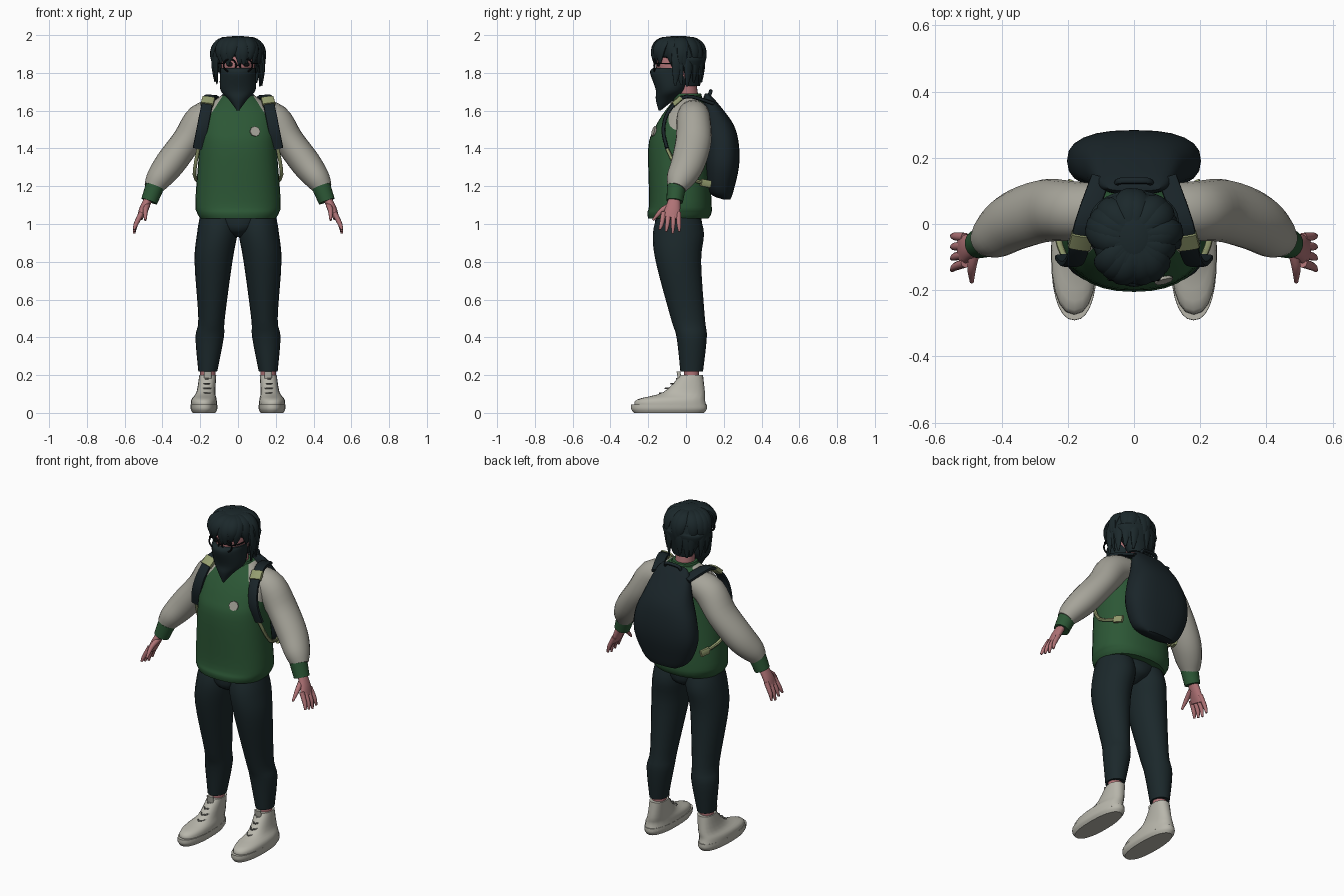
import bpy, bmesh, math, random
from mathutils import Vector

random.seed(4)
if "Cube" in bpy.data.objects:
    bpy.data.objects.remove(bpy.data.objects["Cube"])

X, Y, Z = Vector((1, 0, 0)), Vector((0, 1, 0)), Vector((0, 0, 1))


def material(name, *rgb):
    mat = bpy.data.materials.new(name)
    mat.use_nodes = True
    mat.diffuse_color = (*rgb, 1)
    shader = mat.node_tree.nodes["Principled BSDF"]
    shader.inputs["Base Color"].default_value = (*rgb, 1)
    shader.inputs["Roughness"].default_value = .8
    return mat


GREEN = material("forest green", .025, .095, .036)
GREY = material("warm light grey", .38, .37, .32)
SHOE = material("off white", .48, .47, .41)
LACE = material("mid grey", .2, .2, .18)
SKIN = material("rosy skin", .43, .17, .18)
CLOTH = material("dark teal", .011, .021, .024)
BAG = material("dark slate", .01, .018, .022)
KHAKI = material("khaki", .3, .34, .16)
BLACK = material("near black", .004, .005, .006)


def finish(obj, name, mat, mirror=False):
    """Name, colour and smooth a part, and repeat it on the other side if asked."""
    obj.name = name
    obj.data.materials.append(mat)
    if mirror:
        obj.modifiers.new("mirror", "MIRROR")
    bpy.ops.object.select_all(action="DESELECT")
    obj.select_set(True)
    bpy.context.view_layer.objects.active = obj
    bpy.ops.object.shade_smooth_by_angle(angle=math.radians(45))
    return obj


def smooth_rows(rows, steps):
    """Catmull-Rom interpolation through cross-section rows."""
    result = []
    for i in range(len(rows) - 1):
        before, start, end = rows[max(i - 1, 0)], rows[i], rows[i + 1]
        after = rows[min(i + 2, len(rows) - 1)]
        for k in range(steps):
            t = k / steps
            result.append([
                b + t / 2 * (c - a + t * (2 * a - 5 * b + 4 * c - d + t * (3 * (b - c) + d - a)))
                for a, b, c, d in zip(before, start, end, after)])
    return result + [list(rows[-1])]


def sweep(name, mat, path, sizes, mirror=False, sides=20, power=2, across=None, steps=4):
    """Skin superellipse rings along a path: level rings, or tilted ones whose depth follows `across`."""
    if not isinstance(sizes, list):
        sizes = [sizes] * len(path)
    pairs = [size if isinstance(size, tuple) else (size, size) for size in sizes]
    rows = smooth_rows([(*point, *pair) for point, pair in zip(path, pairs)], steps)
    bm = bmesh.new()
    rings = []
    for i, (x, y, z, width, depth) in enumerate(rows):
        u, v = X, Y
        if across:
            ahead, behind = rows[min(i + 1, len(rows) - 1)], rows[max(i - 1, 0)]
            tangent = (Vector(ahead[:3]) - Vector(behind[:3])).normalized()
            v = (across - tangent * across.dot(tangent)).normalized()
            u = v.cross(tangent)
        ring = []
        for k in range(sides):
            c, s = math.cos(math.tau * k / sides), math.sin(math.tau * k / sides)
            offset_u = math.copysign(abs(c) ** (2 / power), c) * width
            offset_v = math.copysign(abs(s) ** (2 / power), s) * depth
            ring.append(bm.verts.new(Vector((x, y, z)) + u * offset_u + v * offset_v))
        rings.append(ring)
    for low, high in zip(rings, rings[1:]):
        for k in range(sides):
            following = (k + 1) % sides
            bm.faces.new((low[k], low[following], high[following], high[k]))
    bm.faces.new(rings[0])
    bm.faces.new(rings[-1])
    bmesh.ops.recalc_face_normals(bm, faces=bm.faces)
    mesh = bpy.data.meshes.new(name)
    bm.to_mesh(mesh)
    bm.free()
    obj = bpy.data.objects.new(name, mesh)
    bpy.context.collection.objects.link(obj)
    return finish(obj, name, mat, mirror)


def column(name, mat, rows, **options):
    """Central upright part; rows are height, y, half width and half depth."""
    path = [(0, y, z) for z, y, width, depth in rows]
    return sweep(name, mat, path, [row[2:] for row in rows], **options)


def ball(name, mat, centre, radii, mirror=False):
    """Ellipsoid whose origin stays on the middle plane so that it can be mirrored."""
    bpy.ops.mesh.primitive_uv_sphere_add(segments=24, ring_count=16, radius=1)
    obj = bpy.context.object
    for vert in obj.data.vertices:
        vert.co = [c + r * p for c, r, p in zip(centre, radii, vert.co)]
    return finish(obj, name, mat, mirror)


# Trousers
sweep("trouser_leg", CLOTH,
      [(.1, -.04, 1.05), (.11, -.04, .95), (.13, -.04, .8), (.14, .01, .5), (.15, .03, .4), (.16, .03, .22)],
      [(.1, .11), (.107, .135), (.1, .12), (.07, .09), (.075, .08), (.05, .06)], mirror=True)
column("trouser_seat", CLOTH, [(.93, -.04, .02, .06), (.97, -.04, .1, .12), (1.05, -.04, .19, .12)])

# Ankles and shoes
sweep("ankle", SKIN, [(.16, .03, .18), (.16, .03, .24)], .04, mirror=True)
sweep("shoe_upper", SHOE, [(.18, -.08, .03), (.18, -.08, .07), (.17, -.01, .11), (.16, .03, .2)],
      [(.07, .19), (.067, .18), (.05, .11), (.045, .06)], mirror=True, power=2.3)
sweep("shoe_sole", SHOE, [(.18, -.09, 0), (.18, -.09, .02), (.18, -.09, .045)],
      [(.06, .185), (.07, .2), (.07, .2)], mirror=True, sides=28, power=2.3)
sweep("shoe_tongue", SHOE, [(.16, -.03, .16), (.16, -.04, .22)], (.02, .01), mirror=True, power=3)
for i in range(4):
    y, z = -.135 + .03 * i, .105 + .025 * i
    sweep("shoe_lace", LACE, [(.14, y + .03, z), (.165, y - .005, z), (.19, y + .03, z)], .004,
          mirror=True, sides=6, across=Z)

# Jacket body, cut along the raglan seams so the shoulders can be light
body = column("jacket_body", GREEN, [
    (1.03, -.04, .2, .16), (1.06, -.035, .217, .17), (1.12, -.03, .226, .165), (1.4, -.04, .205, .16),
    (1.5, -.03, .2, .14), (1.6, 0, .18, .11), (1.68, .02, .09, .06)], sides=32, power=2.3)
body.data.materials.append(GREY)
bm = bmesh.new()
bm.from_mesh(body.data)
for side in (-1, 1):
    seam, outward = Vector((side * .08, 0, 1.68)), Vector((side, 0, .65))
    bmesh.ops.bisect_plane(bm, geom=bm.verts[:] + bm.edges[:] + bm.faces[:],
                           plane_co=seam, plane_no=outward)
    for face in bm.faces:
        if (face.calc_center_median() - seam).dot(outward) > 0:
            face.material_index = 1
bm.to_mesh(body.data)
bm.free()
column("jacket_collar", GREEN, [(1.65, .01, .09, .08), (1.69, .01, .07, .07)])

# Chest badge
bpy.ops.mesh.primitive_cylinder_add(vertices=8, radius=.028, depth=.009, location=(.09, -.17, 1.49))
badge = bpy.context.object
badge.rotation_euler = Vector((.27, -1, .3)).to_track_quat("Z", "Y").to_euler()
finish(badge, "chest_badge", GREY)

# Sleeves and cuffs
sweep("sleeve", GREY,
      [(.1, .04, 1.59), (.19, .04, 1.55), (.27, .04, 1.44), (.36, .01, 1.32), (.42, -.03, 1.24), (.45, -.05, 1.19)],
      [(.07, .08), .09, (.08, .095), (.08, .09), (.067, .075), .05], mirror=True, across=Y)
sweep("cuff", GREEN, [(.44, -.05, 1.2), (.47, -.06, 1.12)], [.05, .044], mirror=True, across=Y)

# Hands
sweep("palm", SKIN, [(.47, -.06, 1.14), (.5, -.07, 1.08), (.52, -.08, 1.03)],
      [(.022, .03), (.022, .04), (.016, .047)], mirror=True, across=Y)
for i in range(4):
    root, tip = -.04 - .026 * i, -.035 - .035 * i
    drop = .95 + .01 * abs(i - 1)
    sweep("finger", SKIN, [(.51, root, 1.06), (.54, (root + tip) / 2, 1), (.55, tip, drop)],
          [.014, .012, .006], mirror=True, sides=10, across=Y)
sweep("thumb", SKIN, [(.48, -.08, 1.1), (.49, -.13, 1.07), (.49, -.175, 1.02)], [.016, .014, .006],
      mirror=True, sides=10, across=X)

# Neck, head and face
sweep("neck", SKIN, [(0, .02, 1.6), (0, 0, 1.75)], .055)
ball("head", SKIN, (0, -.05, 1.84), (.09, .11, .13))
column("face_scarf", CLOTH, [(1.6, -.14, .005, .005), (1.66, -.11, .05, .05), (1.71, -.08, .093, .08),
                             (1.8, -.08, .095, .11), (1.825, -.07, .095, .105)], sides=28)
ball("eye", BLACK, (.04, -.145, 1.845), (.022, .01, .012), mirror=True)
bpy.ops.mesh.primitive_torus_add(major_radius=.033, minor_radius=.0045, major_segments=24, minor_segments=8)
rim = bpy.context.object
for vert in rim.data.vertices:
    x, y, z = vert.co
    vert.co = (x + .043, -z - .167, y + 1.84)
finish(rim, "glasses_rim", BLACK, mirror=True)
sweep("glasses_arm", BLACK, [(.07, -.17, 1.85), (.1, -.12, 1.85), (.1, -.03, 1.85)], .004,
      mirror=True, sides=6, across=Z)
sweep("glasses_bridge", BLACK, [(-.01, -.17, 1.84), (.01, -.17, 1.84)], .004, sides=6, across=Z)

# Hair: a cap under a long and a short layer of locks falling from the crown
column("hair_cap", CLOTH, [(1.73, .03, .06, .04), (1.86, .02, .13, .08), (1.89, -.03, .13, .13),
                           (1.96, -.04, .11, .12), (1.995, -.04, .03, .04)], sides=28)
lock_count = 16
for i in range(2 * lock_count):
    angle = math.pi * (i + .5) / lock_count
    outward = Vector((math.cos(angle), math.sin(angle), 0))
    sideways = Z.cross(outward)
    fringe = outward.y < -.55
    short = i % 2
    tip = 1.85 if fringe else 1.83 if short else 1.74
    tip += random.uniform(-.015, .015)
    curl = random.uniform(-.035, .015)
    path, sizes = [], []
    for k in range(6):
        t = k / 5
        reach = (.13 + .005 * short) * math.sin(math.pi * (.1 + .5 * t))
        point = outward * reach + sideways * curl * t + Z * (1.98 + (tip - 1.98) * t * t)
        # locks beside the face fall behind it
        push = .05 * t * (outward.y < 0 and not fringe)
        path.append(point + Y * (push - .04))
        fullness = math.sqrt(math.sin(math.pi * (.15 + .84 * t)))
        sizes.append((.017 * fullness, .034 * fullness))
    sweep("hair_lock", CLOTH, path, sizes, sides=10, across=sideways, steps=2)

# Backpack
column("backpack", BAG, [
    (1.13, .215, .09, .02), (1.17, .185, .15, .065), (1.3, .19, .2, .09), (1.42, .19, .19, .09),
    (1.53, .17, .15, .08), (1.65, .125, .11, .035), (1.69, .11, .08, .01)], sides=24, power=2.5)
sweep("backpack_handle", BAG, [(-.05, .12, 1.67), (-.04, .13, 1.7), (.04, .13, 1.7), (.05, .12, 1.67)],
      .01, sides=8, across=Y)
sweep("shoulder_strap", BAG,
      [(.1, .14, 1.64), (.15, 0, 1.675), (.17, -.09, 1.6), (.19, -.12, 1.5), (.21, -.1, 1.4)],
      (.01, .03), mirror=True, sides=12, power=4, across=X)
sweep("strap_buckle", KHAKI, [(.155, -.03, 1.665), (.165, -.07, 1.63)], (.015, .035),
      mirror=True, sides=12, power=4, across=X)
sweep("lower_strap", KHAKI, [(.21, -.1, 1.4), (.23, -.02, 1.26), (.19, .13, 1.21)], .01,
      mirror=True, sides=8, across=Z)
sweep("lower_buckle", KHAKI, [(.21, .08, 1.22), (.19, .13, 1.21)], (.01, .02),
      mirror=True, sides=12, power=4, across=Z)
